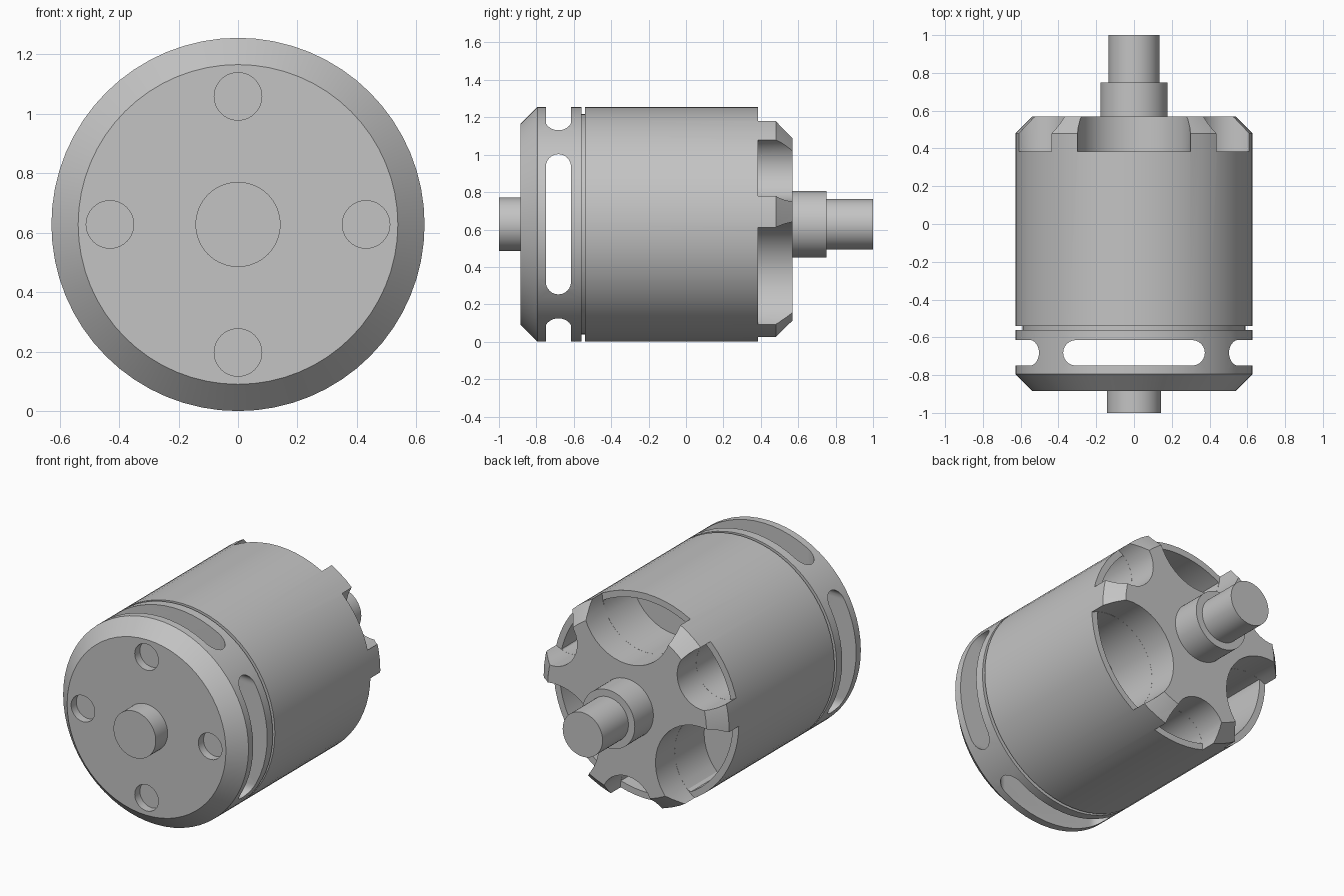
import bpy, bmesh, math

if "Cube" in bpy.data.objects:
    bpy.data.objects.remove(bpy.data.objects["Cube"])

R = 0.628            # body radius, also height of the axis (axis runs along y)
SIDES = 64

metal = bpy.data.materials.new("grey metal")
metal.diffuse_color = (0.55, 0.55, 0.55, 1)
metal.use_nodes = True
metal.node_tree.nodes["Principled BSDF"].inputs["Base Color"].default_value = metal.diffuse_color


def make_object(name, bm):
    bmesh.ops.recalc_face_normals(bm, faces=bm.faces)
    mesh = bpy.data.meshes.new(name)
    bm.to_mesh(mesh)
    bm.free()
    mesh.materials.append(metal)
    obj = bpy.data.objects.new(name, mesh)
    bpy.context.collection.objects.link(obj)
    return obj


def turned(name, profile):
    """Solid of revolution about the axis from (y, radius) pairs."""
    bm = bmesh.new()
    rings = []
    for y, r in profile:
        angles = [2 * math.pi * i / SIDES for i in range(SIDES)]
        rings.append([bm.verts.new((r * math.cos(a), y, R + r * math.sin(a))) for a in angles])
    for a, b in zip(rings, rings[1:]):
        for i in range(SIDES):
            j = (i + 1) % SIDES
            bm.faces.new((a[i], a[j], b[j], b[i]))
    bm.faces.new(rings[0])
    bm.faces.new(rings[-1])
    return make_object(name, bm)


def prism(points, t0, t1, place):
    """Extruded outline; place(u, v, t) gives the position of each corner."""
    bm = bmesh.new()
    a = [bm.verts.new(place(u, v, t0)) for u, v in points]
    b = [bm.verts.new(place(u, v, t1)) for u, v in points]
    for i in range(len(points)):
        j = (i + 1) % len(points)
        bm.faces.new((a[i], a[j], b[j], b[i]))
    bm.faces.new(a)
    bm.faces.new(b)
    cutter = make_object("cutter", bm)
    cutter.hide_render = True
    return cutter


def cut(obj, cutter):
    mod = obj.modifiers.new("cut", 'BOOLEAN')
    mod.operation, mod.solver, mod.object = 'DIFFERENCE', 'EXACT', cutter
    graph = bpy.context.evaluated_depsgraph_get()
    graph.update()
    mesh = bpy.data.meshes.new_from_object(obj.evaluated_get(graph))
    obj.modifiers.clear()
    obj.data = mesh
    bpy.data.objects.remove(cutter)


def along_y(u, v, t):
    return (u, t, R + v)


def circle(cx, cz, r, limit=9.0, n=40):
    """Circle outline, pulled inside a limiting radius around the axis."""
    pts = []
    for i in range(n):
        a = 2 * math.pi * i / n
        u, v = cx + r * math.cos(a), cz + r * math.sin(a)
        k = min(1.0, limit / math.hypot(u, v))
        pts.append((u * k, v * k))
    return pts


# Front bell with chamfered face and a narrow groove behind it
bell = turned("front_bell", [(-0.885, 0.538), (-0.795, R), (-0.56, R), (-0.56, 0.59), (-0.54, 0.59)])

# Round-ended vent slots, cut straight through along x and z
half, r = 0.375, 0.0675
slot = []
for side in (1, -1):
    for i in range(13):
        a = -math.pi / 2 + math.pi * i / 12
        slot.append((side * (half - r + r * math.cos(a)), side * r * math.sin(a) - 0.682))
cut(bell, prism(slot, -0.8, 0.8, lambda u, v, t: (u, v, R + t)))
cut(bell, prism(slot, -0.8, 0.8, lambda u, v, t: (t, v, R + u)))

# Four screw holes in the front face
for i in range(4):
    a = i * math.pi / 2
    cut(bell, prism(circle(0.431 * math.cos(a), 0.431 * math.sin(a), 0.08), -0.95, -0.835, along_y))

# Main can with the chamfered rear cap
can = turned("can_and_rear_cap", [(-0.54, R), (0.385, R), (0.48, R), (0.57, 0.538)])

# Alternating small and large openings in the cap, continued as pockets inside the can
for i in range(6):
    a = math.radians(30 + 60 * i)
    dist, rad = ((0.592, 0.174), (0.568, 0.30))[i % 2]
    cx, cz = dist * math.cos(a), dist * math.sin(a)
    cut(can, prism(circle(cx, cz, rad), 0.385, 0.7, along_y))
    cut(can, prism(circle(cx, cz, rad - 0.0005, 0.588), 0.1, 0.45, along_y))

# Shaft ends and rear boss
parts = [bell, can,
         turned("front_shaft", [(-1.0, 0.143), (-0.88, 0.143)]),
         turned("rear_boss", [(0.56, 0.178), (0.75, 0.178)]),
         turned("rear_shaft", [(0.74, 0.135), (1.0, 0.135)])]

for obj in parts:
    bpy.ops.object.select_all(action='DESELECT')
    obj.select_set(True)
    bpy.context.view_layer.objects.active = obj
    bpy.ops.object.shade_smooth_by_angle(angle=math.radians(25))
